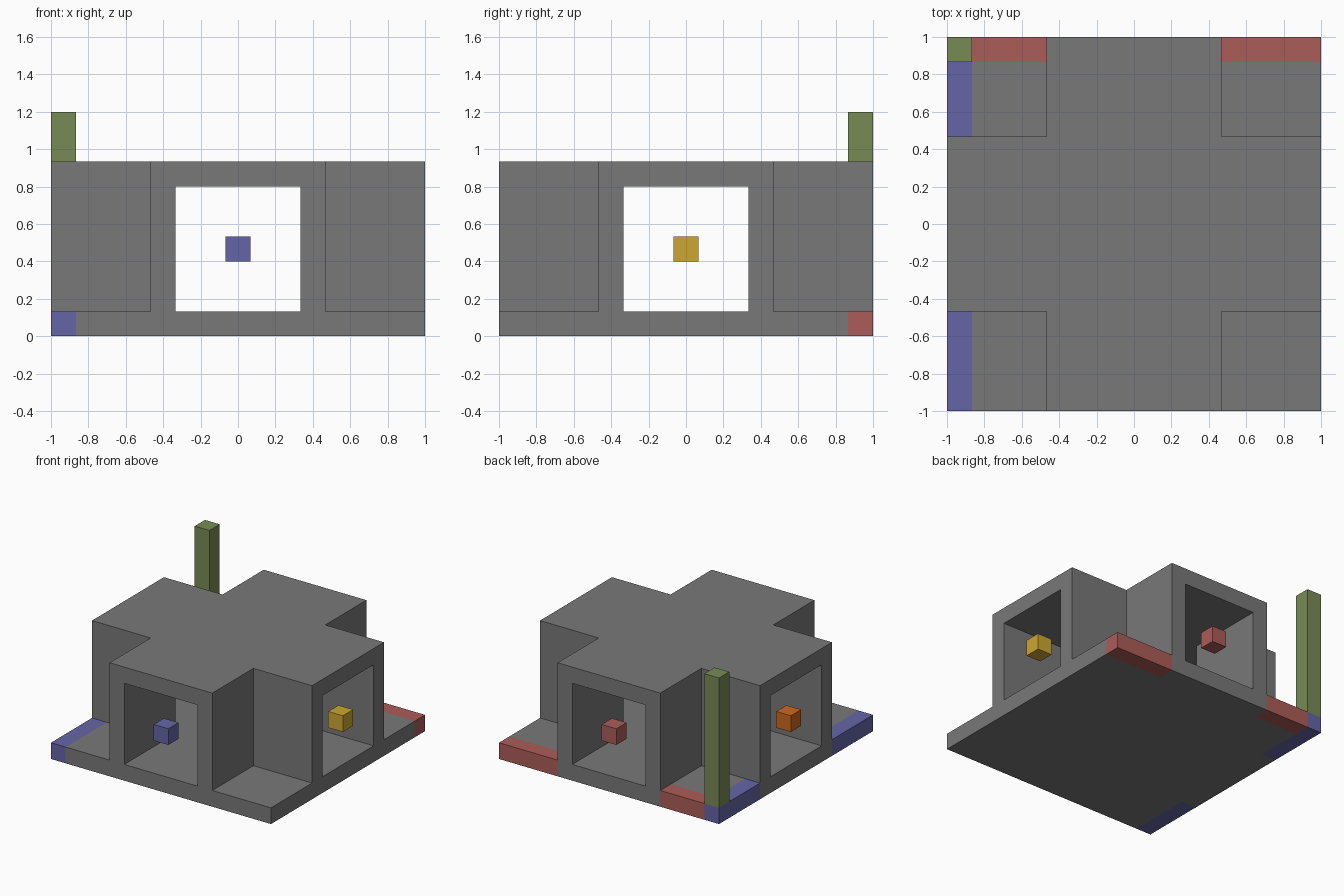
import bpy, bmesh
from mathutils import Vector

default = bpy.data.objects.get("Cube")
if default:
    bpy.data.objects.remove(default, do_unlink=True)

U = 2 / 15                      # one block
ARM, HALL = 3.5 * U, 2.5 * U    # half widths of the arms and of the corridors
FLOOR, CEILING, ROOF = U, 6 * U, 7 * U


def material(name, *rgb):
    m = bpy.data.materials.new(name)
    m.use_nodes = True
    m.diffuse_color = (*rgb, 1)
    m.node_tree.nodes["Principled BSDF"].inputs["Base Color"].default_value = (*rgb, 1)
    return m


grey = material("stone grey", 0.19, 0.19, 0.19)
blue = material("slate blue", 0.13, 0.13, 0.39)
red = material("brick red", 0.41, 0.107, 0.098)
green = material("moss green", 0.19, 0.26, 0.09)
yellow = material("mustard yellow", 0.61, 0.39, 0.032)
orange = material("burnt orange", 0.61, 0.138, 0.013)


def finish(name, bm, *mats):
    bmesh.ops.recalc_face_normals(bm, faces=bm.faces)
    mesh = bpy.data.meshes.new(name)
    bm.to_mesh(mesh)
    bm.free()
    for m in mats:
        mesh.materials.append(m)
    obj = bpy.data.objects.new(name, mesh)
    bpy.context.collection.objects.link(obj)
    return obj


def box_mesh(low, high):
    bm = bmesh.new()
    low, high = Vector(low), Vector(high)
    bmesh.ops.create_cube(bm, size=1)
    bmesh.ops.scale(bm, vec=high - low, verts=bm.verts)
    bmesh.ops.translate(bm, vec=(low + high) / 2, verts=bm.verts)
    return bm


def prism(name, points, bottom, top, mat):
    bm = bmesh.new()
    face = bm.faces.new([bm.verts.new((x, y, bottom)) for x, y in points])
    new = bmesh.ops.extrude_face_region(bm, geom=[face])["geom"]
    bmesh.ops.translate(bm, vec=(0, 0, top - bottom),
                        verts=[v for v in new if isinstance(v, bmesh.types.BMVert)])
    return finish(name, bm, mat)


# Base slab, cut into fields so the edge strips can be coloured
bm = box_mesh((-1, -1, 0), (1, 1, FLOOR))
cuts = [((1, 0, 0), x) for x in (U - 1, -ARM, ARM)]
cuts += [((0, 1, 0), y) for y in (-ARM, ARM, 1 - U)]
for axis, at in cuts:
    bmesh.ops.bisect_plane(bm, geom=bm.verts[:] + bm.edges[:] + bm.faces[:],
                           plane_co=Vector(axis) * at, plane_no=axis)
for f in bm.faces:
    c = f.calc_center_median()
    if c.x < U - 1 and abs(c.y) > ARM:
        f.material_index = 1
    elif c.y > 1 - U and abs(c.x) > ARM:
        f.material_index = 2
finish("base", bm, grey, blue, red)

# Four angled corner walls around the crossing corridors
corner = [(ARM, 1), (ARM, ARM), (1, ARM), (1, HALL), (HALL, HALL), (HALL, 1)]
for side, sx in (("left", 1), ("right", -1)):
    for end, sy in (("back", 1), ("front", -1)):
        prism(f"{end}_{side}_wall", [(x * sx, y * sy) for x, y in corner],
              FLOOR, CEILING, grey)

# Cross-shaped roof
quarter = [(1, -ARM), (1, ARM), (ARM, ARM)]
cross = []
for _ in range(4):
    cross += quarter
    quarter = [(-y, x) for x, y in quarter]
prism("roof", cross, CEILING, ROOF, grey)

# Pillar on the back right corner
finish("pillar", box_mesh((-1, 1 - U, FLOOR), (U - 1, 1, 9 * U)), green)

# Floating cube in the middle of each doorway
reach = 1 - U / 2
for name, x, y, mat in (("front", 0, -reach, blue), ("left", reach, 0, yellow),
                        ("back", 0, reach, red), ("right", -reach, 0, orange)):
    finish(f"{name}_doorway_cube",
           box_mesh((x - U / 2, y - U / 2, 3 * U), (x + U / 2, y + U / 2, 4 * U)), mat)
